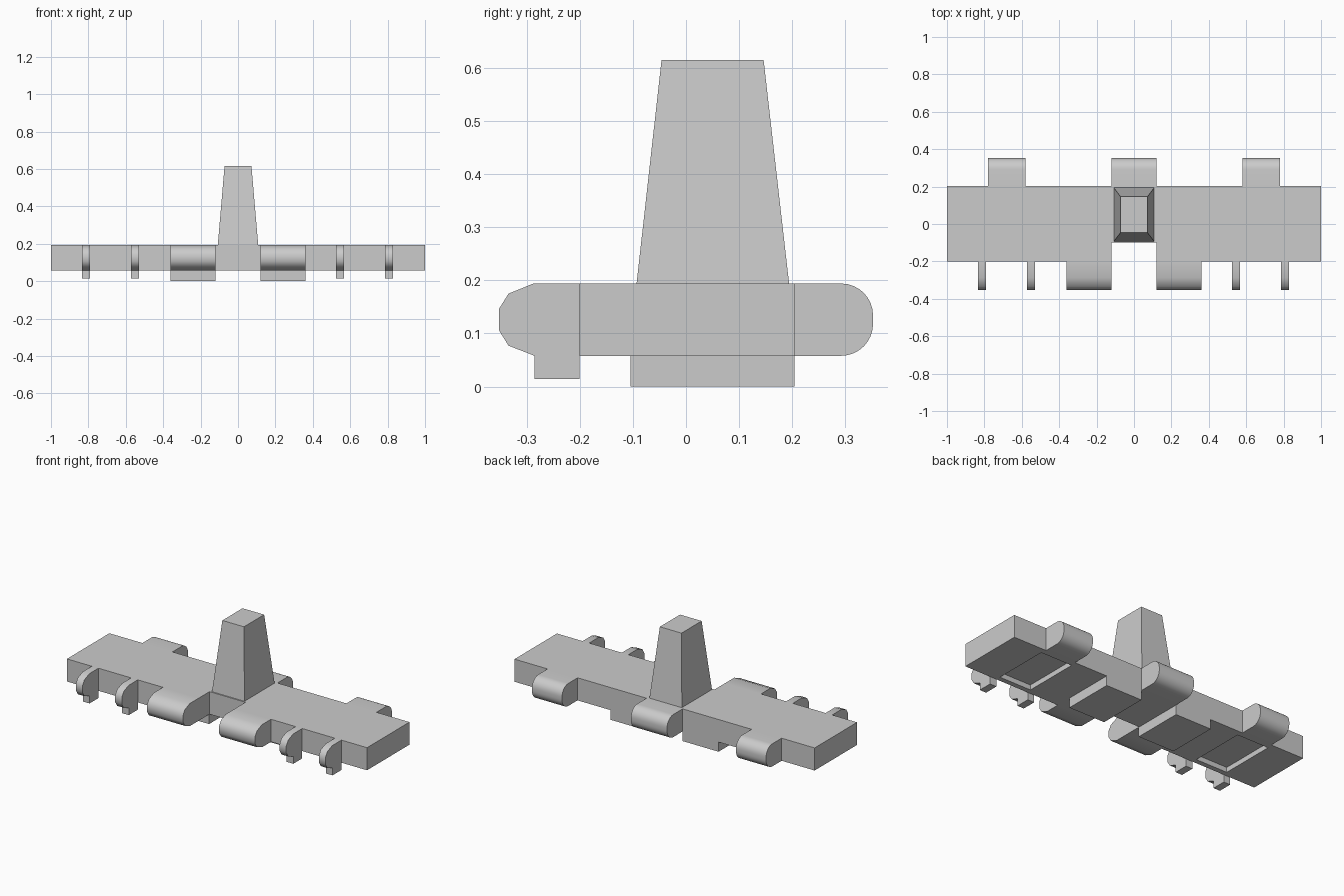
import bpy, bmesh, math

if "Cube" in bpy.data.objects:
    bpy.data.objects.remove(bpy.data.objects["Cube"])

Z0, Z1 = 0.058, 0.194      # underside and top of the main slab


def prism(name, pts, lo, hi, place, smooth=False):
    """Extrude a closed 2D outline between lo and hi; place maps (u, v, w) to xyz."""
    bm = bmesh.new()
    ends = [[bm.verts.new(place(u, v, w)) for u, v in pts] for w in (lo, hi)]
    for end in ends:
        bm.faces.new(end)
    n = len(pts)
    for i in range(n):
        j = (i + 1) % n
        bm.faces.new((ends[0][i], ends[0][j], ends[1][j], ends[1][i]))
    bmesh.ops.recalc_face_normals(bm, faces=bm.faces[:])
    me = bpy.data.meshes.new(name)
    bm.to_mesh(me)
    bm.free()
    ob = bpy.data.objects.new(name, me)
    bpy.context.collection.objects.link(ob)
    if smooth:
        bpy.ops.object.select_all(action='DESELECT')
        ob.select_set(True)
        bpy.context.view_layer.objects.active = ob
        bpy.ops.object.shade_smooth_by_angle(angle=math.radians(50))
    return ob


def flat(u, v, w):         # outline in plan, extruded up z
    return (u, v, w)


def side(u, v, w):         # outline in side view (y, z), extruded along x
    return (w, u, v)


def box(name, x0, x1, y0, y1, z0, z1):
    return prism(name, [(x0, y0), (x1, y0), (x1, y1), (x0, y1)], z0, z1, flat)


# main slab with the front notch in the middle
slab = prism("base_slab", [(-1, -0.2), (-0.12, -0.2), (-0.12, -0.1), (0.12, -0.1),
                           (0.12, -0.2), (1, -0.2), (1, 0.204), (-1, 0.204)], Z0, Z1, flat)

# shallow pockets in the underside
for s in (-1, 1):
    cut = box("pocket_cutter", s * 0.68 - 0.105, s * 0.68 + 0.105, -0.17, 0.17, 0.0, Z0 + 0.03)
    cut.hide_render = True
    cut.hide_viewport = True
    mod = slab.modifiers.new("pocket", 'BOOLEAN')
    mod.operation = 'DIFFERENCE'
    mod.solver = 'EXACT'
    mod.object = cut

# rounded rear knuckles
r, yc = 0.06, 0.292
arc = [i * math.pi / 16 for i in range(9)]
rear = [(0.204, Z0)]
rear += [(yc + r * math.sin(a), Z0 + r - r * math.cos(a)) for a in arc]
rear += [(yc + r * math.cos(a), Z1 - r + r * math.sin(a)) for a in arc]
rear += [(0.204, Z1)]
for x, half in ((-0.68, 0.1), (0, 0.12), (0.68, 0.1)):
    prism("rear_knuckle", rear, x - half, x + half, side, True)

# front knuckles, and the lower blocks behind them
nose = [(-0.287, Z1), (-0.334, 0.175), (-0.352, 0.146),
        (-0.352, 0.106), (-0.334, 0.077), (-0.285, Z0)]
for x0, x1 in ((-0.36, -0.12), (0.12, 0.36)):
    prism("front_knuckle", [(-0.2, Z1)] + nose + [(-0.2, Z0)], x0, x1, side, True)
    box("lower_block", x0, x1, -0.104, 0.204, 0.0, Z0)

# thin front hooks with a tab below
for x in (-0.812, -0.55, 0.546, 0.807):
    prism("front_hook", [(-0.2, Z1)] + nose + [(-0.285, 0.014), (-0.2, 0.014)],
          x - 0.022, x + 0.022, side, True)

# tapered tower
tower = box("tapered_tower", -0.108, 0.108, -0.093, 0.194, Z1, 0.615)
for v in tower.data.vertices:
    if v.co.z > 0.5:
        v.co.x = math.copysign(0.072, v.co.x)
        v.co.y = -0.046 if v.co.y < 0 else 0.146
